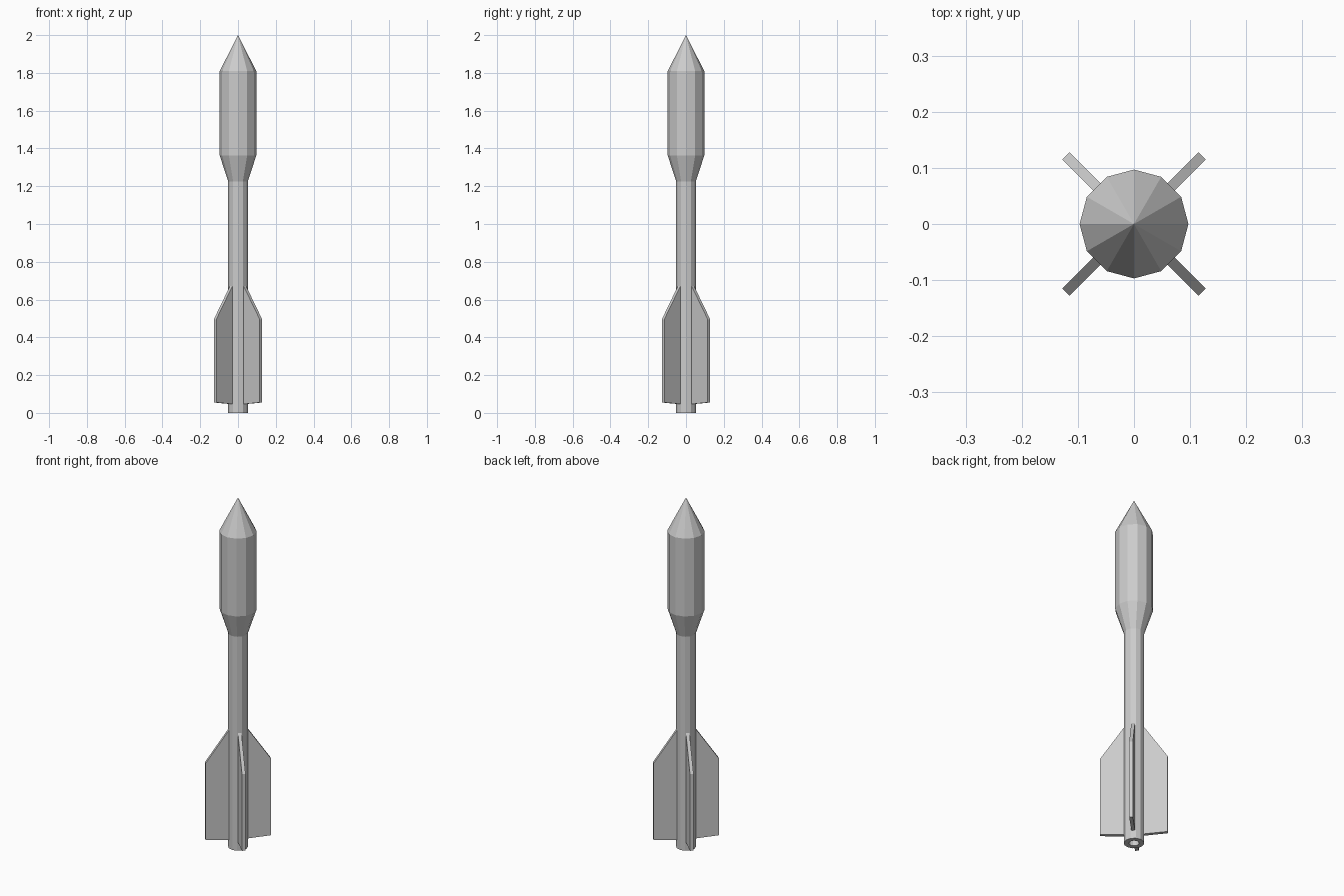
import bpy, bmesh, math
from mathutils import Matrix

if "Cube" in bpy.data.objects:
    bpy.data.objects.remove(bpy.data.objects["Cube"])

SIDES = 12


def finish(name, bm):
    bmesh.ops.recalc_face_normals(bm, faces=bm.faces[:])
    mesh = bpy.data.meshes.new(name)
    bm.to_mesh(mesh)
    bm.free()
    obj = bpy.data.objects.new(name, mesh)
    bpy.context.collection.objects.link(obj)
    return obj


def lathe(name, profile):
    """Revolve (radius, z) points; a zero radius end closes to a point."""
    bm = bmesh.new()
    rings = []
    for r, z in profile:
        if r == 0:
            rings.append([bm.verts.new((0, 0, z))] * SIDES)
        else:
            rings.append([bm.verts.new((r * math.cos(2 * math.pi * i / SIDES),
                                        r * math.sin(2 * math.pi * i / SIDES), z))
                          for i in range(SIDES)])
    for a, b in zip(rings, rings[1:]):
        for i in range(SIDES):
            j = (i + 1) % SIDES
            corners = list(dict.fromkeys([a[i], a[j], b[j], b[i]]))
            bm.faces.new(corners)
    return finish(name, bm)


def fin(name, angle, outline, thickness):
    """Extrude a (radius, z) outline and turn it about the rocket axis."""
    bm = bmesh.new()
    face = bm.faces.new([bm.verts.new((r, -thickness / 2, z)) for r, z in outline])
    ext = bmesh.ops.extrude_face_region(bm, geom=[face])
    moved = [v for v in ext["geom"] if isinstance(v, bmesh.types.BMVert)]
    bmesh.ops.translate(bm, verts=moved, vec=(0, thickness, 0))
    bm.transform(Matrix.Rotation(angle, 4, 'Z'))
    return finish(name, bm)


# Body: nozzle recess, shaft, flared head and pointed nose
lathe("rocket_body", [
    (0, 0.05), (0.026, 0.05), (0.026, 0), (0.052, 0),
    (0.052, 1.226), (0.097, 1.363), (0.097, 1.809), (0, 2.0),
])

# Four diagonal tail fins
FIN = [(0.04, 0.046), (0.172, 0.055), (0.172, 0.495), (0.04, 0.688)]
for k in range(4):
    fin(f"tail_fin_{k + 1}", math.radians(45 + 90 * k), FIN, 0.0185)
